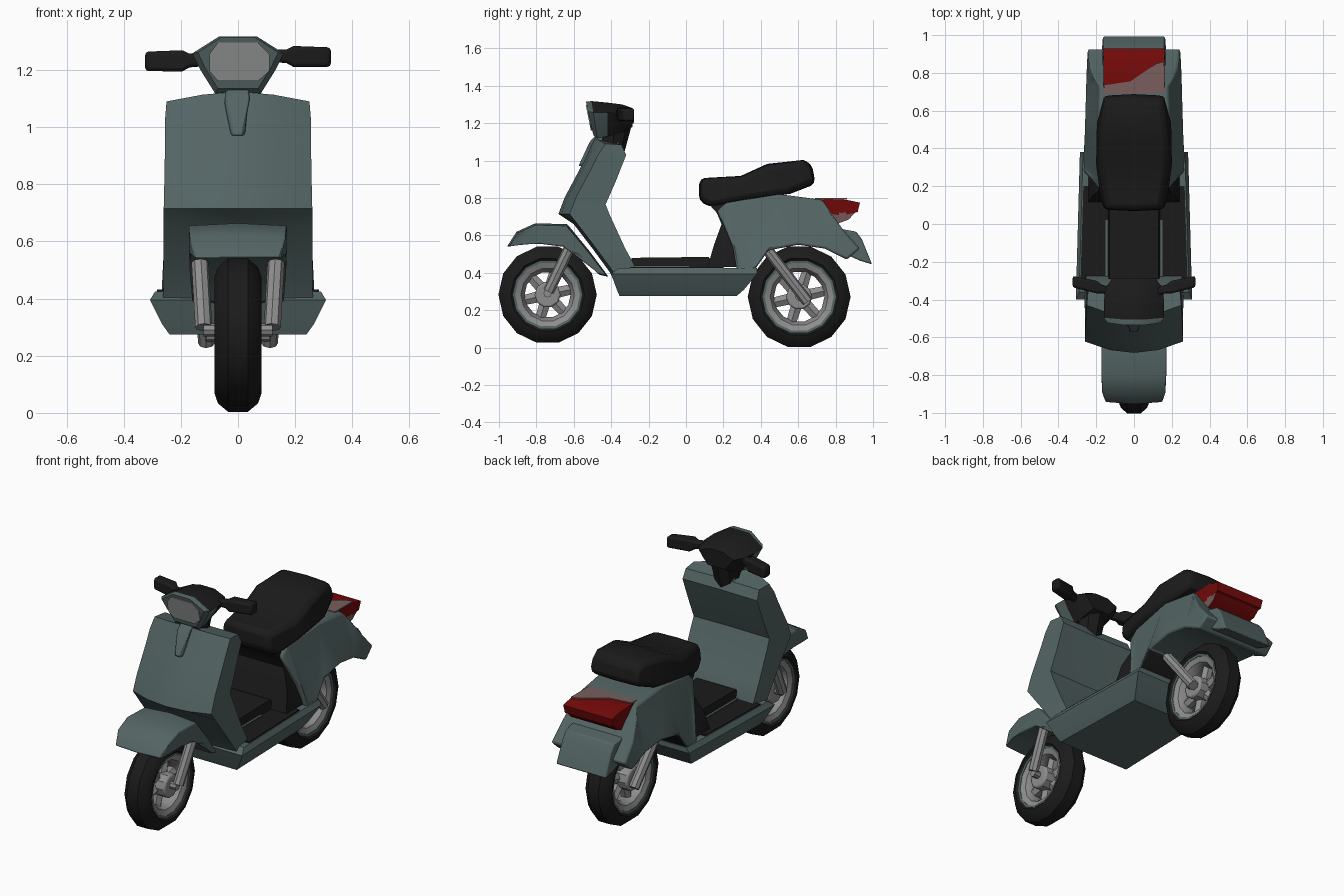
import bpy, bmesh, math
from mathutils import Vector

if "Cube" in bpy.data.objects:
    bpy.data.objects.remove(bpy.data.objects["Cube"])


def mat(name, rgb):
    m = bpy.data.materials.new(name)
    m.diffuse_color = (*rgb, 1)
    m.use_nodes = True
    m.node_tree.nodes["Principled BSDF"].inputs["Base Color"].default_value = m.diffuse_color
    return m


TEAL = mat("teal paint", (0.088, 0.128, 0.127))
BLACK = mat("black rubber", (0.011, 0.011, 0.011))
GREY = mat("grey metal", (0.27, 0.27, 0.27))
LAMP = mat("lamp glass", (0.28, 0.295, 0.29))
RED = mat("red lens", (0.18, 0.003, 0.003))
PINK = mat("pale lens", (0.19, 0.11, 0.11))


def finish(bm, name, mats, bevel=0.0, rule=None, angle=35):
    bmesh.ops.recalc_face_normals(bm, faces=bm.faces)
    me = bpy.data.meshes.new(name)
    if rule:
        bm.normal_update()
        for f in bm.faces:
            f.material_index = rule(f.calc_center_median(), f.normal)
    bm.to_mesh(me)
    bm.free()
    for m in mats:
        me.materials.append(m)
    ob = bpy.data.objects.new(name, me)
    bpy.context.collection.objects.link(ob)
    me.shade_smooth()
    me.set_sharp_from_angle(angle=math.radians(angle))
    if bevel:
        b = ob.modifiers.new("soft edges", "BEVEL")
        b.width, b.segments, b.limit_method = bevel, 2, "ANGLE"
        b.angle_limit = math.radians(40)
    return ob


def prism(name, mats, prof, bevel=0.0, crown=0.0, rule=None):
    """Side profile of (y, z, half width), mirrored in x, with a crowned middle."""
    bm = bmesh.new()
    c = Vector((0, sum(p[0] for p in prof) / len(prof), sum(p[1] for p in prof) / len(prof)))
    rows = []
    for y, z, w in prof:
        mid = Vector((0, y, z))
        mid += (mid - c).normalized() * crown
        rows.append([bm.verts.new(v) for v in ((-w, y, z), mid, (w, y, z))])
    n = len(rows)
    for i in range(n):
        a, b = rows[i], rows[(i + 1) % n]
        for k in (0, 1):
            bm.faces.new((a[k], a[k + 1], b[k + 1], b[k]))
    caps = [bm.faces.new([r[k] for r in rows]) for k in (0, 2)]
    bmesh.ops.triangulate(bm, faces=caps)
    return finish(bm, name, mats, bevel, rule)


def loft(name, mats, rings, bevel=0.0, rule=None):
    bm = bmesh.new()
    vs = [[bm.verts.new(p) for p in r] for r in rings]
    n = len(vs[0])
    for a, b in zip(vs, vs[1:]):
        for i in range(n):
            bm.faces.new((a[i], a[(i + 1) % n], b[(i + 1) % n], b[i]))
    bm.faces.new(vs[0])
    bm.faces.new(vs[-1])
    return finish(bm, name, mats, bevel, rule)


def rod(name, m, a, b, r0, r1=None, sides=8, bevel=0.0):
    a, b = Vector(a), Vector(b)
    q = (b - a).to_track_quat("Z", "Y")
    r1 = r1 or r0
    rings = [[p + q @ Vector((r * math.cos(t), r * math.sin(t), 0))
              for t in (2 * math.pi * i / sides for i in range(sides))]
             for p, r in ((a, r0), (b, r1))]
    return loft(name, [m], rings, bevel)


def lathe(name, m, y, z, prof, sides=14):
    """Closed (x, radius) profile turned around a wheel axle."""
    bm = bmesh.new()
    vs = [[bm.verts.new((x, y + r * math.sin(t), z + r * math.cos(t))) for x, r in prof]
          for t in (2 * math.pi * (i + .5) / sides for i in range(sides))]
    k = len(prof)
    for i in range(sides):
        a, b = vs[i], vs[(i + 1) % sides]
        for j in range(k):
            bm.faces.new((a[j], a[(j + 1) % k], b[(j + 1) % k], b[j]))
    return finish(bm, name, [m])


# Wheels: tyre, painted lip, rim, hub and spokes
for end, y, z, R in (("front", -0.74, 0.283, 0.263), ("rear", 0.605, 0.272, 0.275)):
    lathe(end + "_tyre", BLACK, y, z,
          [(-.035, R), (.035, R), (.07, R - .03), (.082, R - .065), (.065, R - .085),
           (-.065, R - .085), (-.082, R - .065), (-.07, R - .03)])
    lathe(end + "_lip", TEAL, y, z,
          [(-.072, R - .078), (.072, R - .078), (.07, R - .09), (-.07, R - .09)])
    lathe(end + "_rim", GREY, y, z,
          [(-.068, R - .088), (.068, R - .088), (.055, R - .12), (.02, R - .14),
           (-.02, R - .14), (-.055, R - .12)])
    rod(end + "_hub", GREY, (-.08, y, z), (.08, y, z), .07, sides=10, bevel=.01)
    for i in range(6):
        t = 2 * math.pi * i / 6 + .3
        d = Vector((0, math.sin(t), math.cos(t)))
        rod(f"{end}_spoke_{i}", GREY, Vector((0, y, z)) + d * .05,
            Vector((0, y, z)) + d * (R - .11), .034, .03, sides=6)

# Front fork and rear shock absorbers
for s, side in ((-1, "left"), (1, "right")):
    rod(side + "_fork", GREY, (s * .135, -.61, .56), (s * .12, -.735, .30), .03)
    rod(side + "_shock", GREY, (s * .125, .43, .53), (s * .11, .65, .245), .03)
rod("front_axle", GREY, (-.12, -.74, .29), (.12, -.74, .29), .022)
rod("rear_axle", GREY, (-.11, .605, .272), (.11, .605, .272), .022)

# Front fender
prism("front_fender", [TEAL],
      [(-.945, .54, .15), (-.895, .615, .168), (-.80, .655, .172), (-.64, .65, .172),
       (-.53, .52, .17), (-.425, .385, .16), (-.47, .395, .16), (-.57, .50, .17),
       (-.66, .54, .17), (-.78, .555, .17), (-.87, .555, .17)], bevel=.012, crown=.012)

# Leg shield: bowed front, hollowed back, levels of (front y, z, back y, z, half width)
levels = ((-.49, 1.125, -.345, 1.085, .25), (-.53, 1.03, -.32, 1.03, .255),
          (-.565, .96, -.375, .89, .255), (-.65, .80, -.43, .765, .258),
          (-.682, .715, -.41, .715, .26), (-.60, .66, -.385, .66, .26),
          (-.50, .53, -.325, .53, .26), (-.405, .40, -.275, .44, .262), (-.36, .30, -.27, .32, .24))
shield = []
for f, zf, b, zb, w in levels:
    bow = .06 if zf > .7 else .02
    drop = .035 if zf > 1.1 else 0
    shield.append([(-w, f + bow, zf - drop), (-.5 * w, f + .015, zf - drop / 3), (0, f, zf),
                   (.5 * w, f + .015, zf - drop / 3), (w, f + bow, zf - drop),
                   (w * .97, b, zb), (0, b - .005, zb), (-w * .97, b, zb)])
loft("leg_shield", [TEAL], shield)
prism("steering_cover", [TEAL],
      [(-.47, 1.15, .04), (-.515, 1.10, .045), (-.575, .97, .02), (-.40, .97, .06),
       (-.35, 1.08, .07), (-.38, 1.14, .06)], bevel=.01)

# Floor pan, mat and centre tunnel
z_levels = ((.275, .24, -.355, .27), (.31, .265, -.37, .31),
            (.395, .308, -.40, .38), (.425, .29, -.36, .38))
loft("floor_pan", [TEAL],
     [[(-w, a, z), (w, a, z), (w * .93, b, z), (-w * .93, b, z)] for z, w, a, b in z_levels])
prism("floor_mat", [BLACK],
      [(-.30, .42, .283), (-.30, .432, .283), (.20, .432, .268), (.20, .42, .268)])
prism("centre_tunnel", [BLACK],
      [(-.30, .42, .14), (-.29, .48, .13), (.12, .485, .13), (.18, .42, .14)])
for s, side in ((-1, "left"), (1, "right")):
    loft(side + "_tunnel_trim", [TEAL],
         [[(s * x, y, z) for x, y in ((.138, -.29), (.15, -.29), (.15, .02), (.138, .02))]
          for z in (.43, .438)])

# Rear body with wheel arch, black in front of the wheel, and drooping tail
prism("rear_body", [TEAL, BLACK],
      [(.20, .66, .20), (.25, .54, .245), (.27, .42, .265), (.31, .39, .27), (.37, .42, .27),
       (.44, .52, .265), (.60, .55, .26), (.74, .53, .255), (.86, .47, .25),
       (.93, .53, .245), (.84, .63, .235), (.77, .73, .21), (.73, .79, .18),
       (.50, .82, .19), (.22, .78, .17), (.165, .73, .17)], bevel=.012,
      rule=lambda c, n: 1 if n.z < -.3 and n.y > .3 and c.y < .5 else 0)
prism("tail_flap", [TEAL],
      [(.80, .64, .17), (.91, .62, .16), (.94, .58, .16), (.995, .445, .165),
       (.93, .465, .17), (.83, .51, .18)], bevel=.008)
prism("seat_riser", [BLACK],
      [(.115, .43, .24), (.15, .55, .22), (.19, .66, .17), (.165, .72, .16), (.12, .77, .15),
       (.28, .77, .15), (.30, .43, .24)])

# Seat
prism("seat", [BLACK],
      [(.075, .79, .16), (.08, .905, .15), (.30, .915, .18), (.43, .975, .185),
       (.62, 1.0, .16), (.665, .98, .15), (.685, .875, .16), (.55, .825, .20),
       (.30, .79, .205), (.13, .755, .18)], bevel=.03, crown=.008)

# Tail light: red lens, pale lower right side and pale top plate with a diagonal edge
prism("tail_light", [RED],
      [(.68, .785, .16), (.75, .795, .162), (.86, .79, .162), (.93, .775, .162),
       (.918, .725, .158), (.83, .705, .15), (.76, .72, .15)])
prism("tail_light_underside", [RED, PINK],
      [(.76, .74, .15), (.83, .72, .153), (.915, .735, .156), (.87, .685, .15),
       (.79, .655, .14), (.76, .70, .145)],
      rule=lambda c, n: 1 if c.x > .12 or c.y < .77 else 0)
loft("tail_light_top", [PINK],
     [[(-.155, .69, z), (.158, .69, z), (.158, .86, z), (.12, .85, z), (-.02, .755, z),
       (-.155, .735, z)] for z in (.791, .799)])

# Steering head: teal front, black top and back
shape = [(-.08, -.10), (-.13, -.02), (-.16, .04), (-.065, .10),
         (.065, .10), (.16, .04), (.13, -.02), (.08, -.10)]
rings = [[(x * sx, y + dy * dz, zc + dz * sz) for x, dz in shape]
         for y, dy, sx, sz, zc in ((-.515, -.2, .88, .9, 1.225), (-.49, -.15, 1, 1, 1.218),
                                   (-.42, 0, 1, .9, 1.22), (-.34, 0, .95, .75, 1.225),
                                   (-.285, 0, .7, .5, 1.23))]
loft("steering_head", [TEAL, BLACK], rings,
     rule=lambda c, n: 1 if c.y > -.43 or (n.z > .6 and c.y > -.49) else 0)
lens = [(-.07, -.065), (-.10, -.03), (-.10, .03), (-.07, .07),
        (.07, .07), (.11, .03), (.11, -.03), (.07, -.065)]
loft("headlamp", [LAMP],
     [[(x, y - .2 * dz, 1.226 + dz) for x, dz in lens] for y in (-.513, -.522)])
rod("steering_neck", BLACK, (0, -.40, 1.05), (0, -.375, 1.2), .07, .085)

# Handle grips
for s, side, dz in ((-1, "left", -.01), (1, "right", .005)):
    loft(side + "_grip", [BLACK],
         [[(s * x, y - h * .9, z - h + dz), (s * x, y + h * .9, z - h + dz),
           (s * x, y + h * .9, z + h + dz), (s * x, y - h * .9, z + h + dz)]
          for x, y, z, h in ((.12, -.36, 1.245, .022), (.17, -.345, 1.243, .024),
                             (.195, -.335, 1.242, .037), (.325, -.305, 1.24, .034))], bevel=.012)
